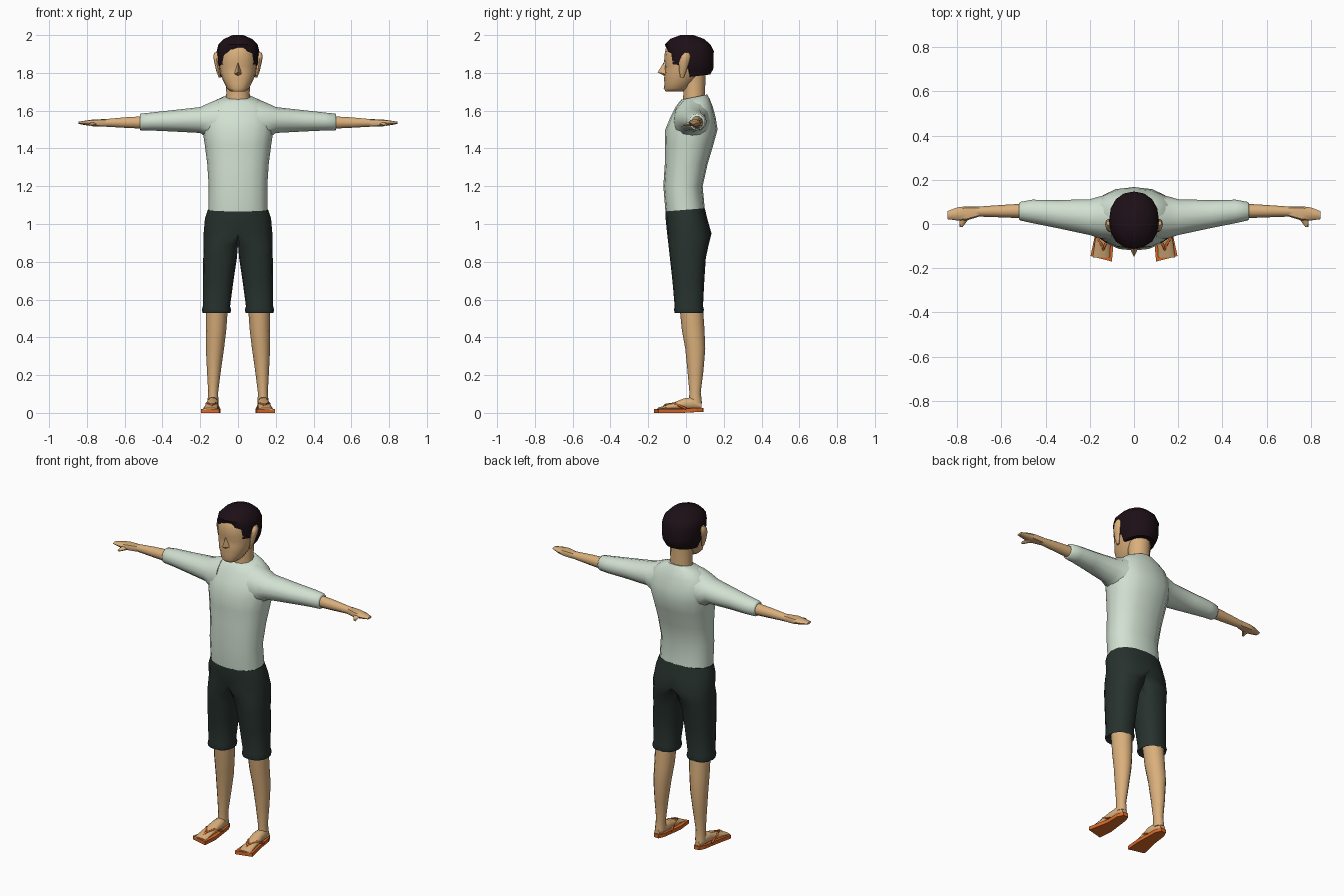
import bpy, bmesh, math


def material(name, rgb):
    m = bpy.data.materials.new(name)
    m.diffuse_color = (*rgb, 1)
    return m


SKIN = material("skin", (0.70, 0.43, 0.20))
SHIRT = material("pale_cloth", (0.64, 0.75, 0.64))
DARK = material("dark_cloth", (0.020, 0.031, 0.026))
HAIR = material("dark_hair", (0.012, 0.005, 0.008))
ORANGE = material("orange_rubber", (0.70, 0.14, 0.02))


def finish(name, bm, mat, mirror, angle):
    bmesh.ops.recalc_face_normals(bm, faces=bm.faces[:])
    me = bpy.data.meshes.new(name)
    bm.to_mesh(me)
    bm.free()
    me.materials.append(mat)
    ob = bpy.data.objects.new(name, me)
    bpy.context.collection.objects.link(ob)
    bpy.ops.object.select_all(action='DESELECT')
    ob.select_set(True)
    bpy.context.view_layer.objects.active = ob
    if angle:
        bpy.ops.object.shade_smooth_by_angle(angle=math.radians(angle))
    if mirror:
        mod = ob.modifiers.new("mirror", 'MIRROR')
        mod.merge_threshold = 0.0005
    return ob


def loft(name, axis, rings, mat, n=12, p=2.0, mirror=False, angle=50):
    """Skin over rings (station, a0, a1, b0, b1, tilt, a_min, b_min) along an axis."""
    bm = bmesh.new()
    loops = []
    for r in rings:
        s, a0, a1, b0, b1, tilt, amin, bmin = (tuple(r) + (0, -9, -9)[len(r) - 5:])
        loop = []
        for i in range(n):
            t = 2 * math.pi * i / n
            c, q = math.cos(t), math.sin(t)
            u = math.copysign(abs(c) ** (2 / p), c)
            v = math.copysign(abs(q) ** (2 / p), q)
            a = max(amin, (a0 + a1) / 2 + u * (a1 - a0) / 2)
            b = max(bmin, (b0 + b1) / 2 + v * (b1 - b0) / 2)
            k = s + tilt * (b - (b0 + b1) / 2)
            co = {'x': (k, a, b), 'y': (a, k, b), 'z': (a, b, k)}[axis]
            loop.append(bm.verts.new(co))
        loops.append(loop)
    for lo, hi in zip(loops, loops[1:]):
        for i in range(n):
            j = (i + 1) % n
            bm.faces.new((lo[i], lo[j], hi[j], hi[i]))
    bm.faces.new(loops[0])
    bm.faces.new(loops[-1])
    # remove the seam wall where mirrored halves meet
    if mirror:
        wall = [f for f in bm.faces if all(abs(v.co.x) < 1e-5 for v in f.verts)]
        bmesh.ops.delete(bm, geom=wall, context='FACES')
    return finish(name, bm, mat, mirror, angle)


def sym(z, w, y0, y1, *rest):
    return (z, -w, w, y0, y1, *rest)


# Shirt body and sleeves
loft("shirt_body", 'z', [
    sym(1.065, .157, -.108, .10, .08), sym(1.20, .155, -.12, .088),
    sym(1.32, .163, -.112, .115), sym(1.42, .176, -.112, .145),
    sym(1.50, .188, -.11, .167), sym(1.56, .19, -.085, .158),
    sym(1.62, .165, -.055, .142), sym(1.655, .12, -.035, .125, .1),
    sym(1.672, .074, -.025, .112, .2)], SHIRT, n=16, p=2.3)
loft("sleeve", 'x', [
    (.10, -.07, .135, 1.42, 1.663), (.155, -.065, .125, 1.45, 1.640),
    (.20, -.05, .112, 1.482, 1.619), (.35, -.018, .108, 1.490, 1.602),
    (.46, .004, .11, 1.495, 1.590), (.515, .016, .10, 1.496, 1.584),
    (.52, .022, .095, 1.501, 1.578)], SHIRT, mirror=True)

# Forearm, hand and thumb
loft("forearm", 'x', [
    (.50, .026, .092, 1.503, 1.572), (.60, .030, .086, 1.508, 1.566),
    (.715, .034, .078, 1.515, 1.555)], SKIN, n=10, mirror=True)
loft("hand", 'x', [
    (.70, .034, .078, 1.515, 1.555), (.76, .015, .080, 1.516, 1.554),
    (.80, .016, .075, 1.522, 1.549), (.845, .022, .058, 1.530, 1.541)],
    SKIN, n=8, p=2.6, mirror=True)
loft("thumb", 'y', [
    (.04, .735, .785, 1.517, 1.546), (.01, .758, .79, 1.517, 1.538),
    (-.013, .775, .79, 1.518, 1.529)], SKIN, n=6, mirror=True)

# Shorts: half hips flowing into one leg, mirrored
loft("shorts", 'z', [
    (.545, .050, .183, -.045, .08), (.53, .040, .188, -.060, .09),
    (.545, .036, .191, -.064, .095), (.565, .042, .186, -.060, .09),
    (.70, .024, .186, -.072, .097), (.82, .006, .184, -.085, .105),
    (.89, -.02, .182, -.093, .12, 0, 0), (.95, -.182, .182, -.10, .135, 0, 0),
    (1.03, -.175, .175, -.108, .112, 0, 0),
    (1.075, -.160, .160, -.109, .10, .08, 0)], DARK, n=16, p=2.3, mirror=True)

# Lower legs and feet
loft("lower_leg", 'z', [
    (.05, .104, .162, .015, .085), (.11, .105, .158, .018, .078),
    (.22, .091, .164, .008, .092), (.34, .074, .170, -.004, .102),
    (.44, .062, .170, -.022, .098), (.58, .052, .170, -.036, .088)],
    SKIN, mirror=True)
loft("foot", 'y', [
    (.083, .117, .152, .018, .05), (.04, .106, .163, .018, .085),
    (-.01, .102, .166, .018, .078), (-.085, .106, .178, .018, .048),
    (-.152, .110, .186, .014, .026)], SKIN, n=10, p=2.4, mirror=True)

# Sandal sole, extruded from its outline
bm = bmesh.new()
outline = [(.118, .092), (.150, .090), (.166, .055), (.170, -.02), (.197, -.145),
           (.100, -.170), (.092, -.08), (.103, .055)]
face = bm.faces.new([bm.verts.new((x, y, 0)) for x, y in outline])
top = bmesh.ops.extrude_face_region(bm, geom=[face])["geom"]
for v in top:
    if isinstance(v, bmesh.types.BMVert):
        v.co.z += .021
for v in bm.verts:
    if v.co.y > 0:
        v.co.z += .006
finish("sandal_sole", bm, ORANGE, True, 0)

# Sandal straps: a V from the toe post to each side
for side, label in ((1, "left"), (-1, "right")):
    cu = bpy.data.curves.new(label + "_sandal_strap", 'CURVE')
    cu.dimensions = '3D'
    cu.bevel_depth = .006
    cu.bevel_resolution = 1
    cu.use_fill_caps = True
    for pts in ([(.140, -.125, .022), (.138, -.11, .043), (.113, -.06, .05), (.099, .0, .022)],
                [(.140, -.125, .022), (.138, -.11, .043), (.166, -.06, .05), (.172, .0, .022)]):
        sp = cu.splines.new('POLY')
        sp.points.add(len(pts) - 1)
        for q, (x, y, z) in zip(sp.points, pts):
            q.co = (side * x, y, z, 1)
    cu.materials.append(ORANGE)
    bpy.context.collection.objects.link(bpy.data.objects.new(cu.name, cu))

# Neck and head
loft("neck", 'z', [
    sym(1.63, .068, -.018, .105), sym(1.69, .062, -.014, .10),
    sym(1.80, .064, -.02, .105)], SKIN)
loft("head", 'z', [
    sym(1.702, .040, -.108, -.015), sym(1.718, .058, -.118, .015),
    sym(1.745, .072, -.113, .04), sym(1.765, .082, -.117, .06),
    sym(1.80, .094, -.112, .09), sym(1.835, .101, -.110, .115),
    sym(1.86, .103, -.116, .125), sym(1.90, .102, -.113, .13),
    sym(1.95, .090, -.103, .11), sym(1.975, .055, -.06, .07)], SKIN, n=16, p=2.2)

# Nose wedge
bm = bmesh.new()
top, tip, left, right, base = [bm.verts.new(c) for c in (
    (0, -.118, 1.855), (0, -.150, 1.803), (.021, -.105, 1.793), (-.021, -.105, 1.793),
    (0, -.116, 1.785))]
for f in ((top, left, tip), (top, tip, right), (tip, left, base), (tip, base, right)):
    bm.faces.new(f)
finish("nose", bm, SKIN, False, 60)

# Ears
loft("ear", 'z', [
    (1.775, .090, .102, -.030, -.012), (1.81, .095, .115, -.036, .002),
    (1.86, .098, .127, -.036, .018), (1.89, .100, .131, -.025, .024),
    (1.908, .102, .125, -.008, .016)], SKIN, n=8, mirror=True)

# Hair cap, cut back from the face and behind the ears
loft("hair", 'z', [
    sym(1.778, .090, -.10, .128, .12, -9, .02),
    sym(1.82, .106, -.11, .144, 0, -9, .012),
    sym(1.845, .111, -.115, .146, 0, -9, -.07),
    sym(1.915, .113, -.115, .147, 0, -9, -.098),
    sym(1.95, .104, -.112, .130), sym(1.98, .074, -.083, .095),
    sym(2.0, .028, -.03, .04)], HAIR, n=16, p=2.2, angle=35)
